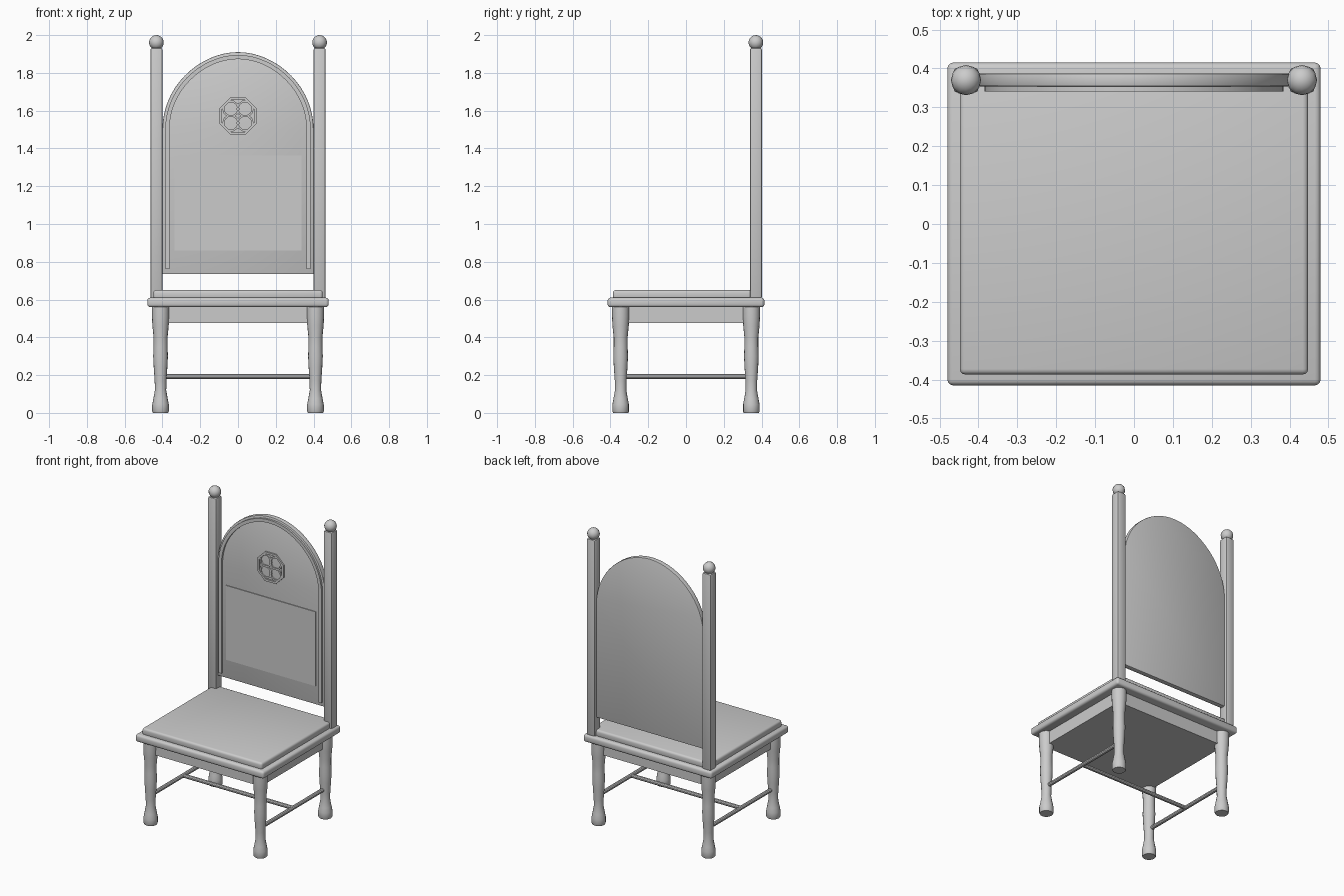
import bpy, bmesh, math
from mathutils import Vector

if "Cube" in bpy.data.objects:
    bpy.data.objects.remove(bpy.data.objects["Cube"])

wood = bpy.data.materials.new("plain grey")
wood.diffuse_color = (0.6, 0.6, 0.6, 1)
wood.use_nodes = True
wood.node_tree.nodes["Principled BSDF"].inputs["Base Color"].default_value = wood.diffuse_color


def finish(name, bm, bevel=0, segments=3, angle=35):
    bmesh.ops.recalc_face_normals(bm, faces=bm.faces)
    me = bpy.data.meshes.new(name)
    bm.to_mesh(me)
    bm.free()
    me.materials.append(wood)
    ob = bpy.data.objects.new(name, me)
    bpy.context.collection.objects.link(ob)
    bpy.ops.object.select_all(action='DESELECT')
    ob.select_set(True)
    bpy.context.view_layer.objects.active = ob
    if bevel:
        mod = ob.modifiers.new("Bevel", 'BEVEL')
        mod.width, mod.segments = bevel, segments
        mod.limit_method = 'ANGLE'
        bpy.ops.object.modifier_apply(modifier="Bevel")
    bpy.ops.object.shade_smooth_by_angle(angle=math.radians(angle))
    return ob


def box(name, lo, hi, bevel=0, segments=3):
    bm = bmesh.new()
    bmesh.ops.create_cube(bm, size=1)
    for v in bm.verts:
        v.co = Vector([a + (b - a) * (c + 0.5) for a, b, c in zip(lo, hi, v.co)])
    return finish(name, bm, bevel, segments)


def prism(name, pts, y0, y1, bevel=0):
    bm = bmesh.new()
    f = bm.faces.new([bm.verts.new((x, y0, z)) for x, z in pts])
    r = bmesh.ops.extrude_face_region(bm, geom=[f])
    for v in r['geom']:
        if isinstance(v, bmesh.types.BMVert):
            v.co.y = y1
    return finish(name, bm, bevel, 2)


def band(name, outer, inner, y0, y1, closed):
    # flat strip between two matching outlines, given thickness in y
    bm = bmesh.new()
    rows = [[bm.verts.new(p) for p in ((a[0], y0, a[1]), (b[0], y0, b[1]),
                                       (b[0], y1, b[1]), (a[0], y1, a[1]))]
            for a, b in zip(outer, inner)]
    n = len(rows)
    for i in range(n if closed else n - 1):
        p, q = rows[i], rows[(i + 1) % n]
        for k in range(4):
            bm.faces.new((p[k], p[(k + 1) % 4], q[(k + 1) % 4], q[k]))
    if not closed:
        bm.faces.new(rows[0])
        bm.faces.new(rows[-1])
    return finish(name, bm)


def lathe(name, profile, x, y, sides=16):
    bm = bmesh.new()
    rings = [[bm.verts.new((x + r * math.cos(2 * math.pi * i / sides),
                            y + r * math.sin(2 * math.pi * i / sides), z))
              for i in range(sides)] for z, r in profile]
    for a, b in zip(rings, rings[1:]):
        for i in range(sides):
            j = (i + 1) % sides
            bm.faces.new((a[i], a[j], b[j], b[i]))
    bm.faces.new(rings[0])
    bm.faces.new(rings[-1])
    return finish(name, bm, angle=50)


def rod(name, a, b, r):
    a, b = Vector(a), Vector(b)
    bm = bmesh.new()
    bmesh.ops.create_cone(bm, cap_ends=True, segments=10, radius1=r, radius2=r,
                          depth=(b - a).length)
    rot = (b - a).to_track_quat('Z', 'Y')
    for v in bm.verts:
        v.co = rot @ v.co + (a + b) / 2
    return finish(name, bm)


def arch(r, bottom, zc=1.5, top=1.905):
    # straight sides, round shoulders and a slightly flattened crown
    pts = [(r, bottom)]
    for i in range(33):
        t = math.pi * i / 32
        lift = (top - zc - 0.395) * max(0, math.sin(t)) ** 6
        pts.append((r * math.cos(t), zc + r * math.sin(t) + lift))
    return pts + [(-r, bottom)]


def circle(cx, cz, r, n, turn=0):
    return [(cx + r * math.cos(2 * math.pi * (i + turn) / n),
             cz + r * math.sin(2 * math.pi * (i + turn) / n)) for i in range(n)]


# seat
box("seat_board", (-0.48, -0.415, 0.56), (0.48, 0.415, 0.61), 0.015)
box("seat_cushion", (-0.448, -0.387, 0.60), (0.448, 0.387, 0.65), 0.014)
box("seat_apron", (-0.42, -0.355, 0.475), (0.42, 0.355, 0.565))

# turned legs
leg = [(0, 0.04), (0.008, 0.044), (0.045, 0.044), (0.075, 0.038), (0.12, 0.03),
       (0.17, 0.031), (0.24, 0.036), (0.30, 0.039), (0.35, 0.037), (0.40, 0.037),
       (0.46, 0.043), (0.51, 0.046), (0.562, 0.046)]
for sx, side in ((-1, "left"), (1, "right")):
    for sy, end in ((-1, "front"), (1, "back")):
        lathe(f"{end}_leg_{side}", leg, sx * 0.41, sy * 0.346)
    rod(f"side_stretcher_{side}", (sx * 0.41, -0.346, 0.192), (sx * 0.41, 0.346, 0.192), 0.013)
    # back posts with ball finials
    x = sx * 0.432
    box(f"back_post_{side}", (x - 0.032, 0.338, 0.605), (x + 0.032, 0.402, 1.932), 0.01, 2)
    bm = bmesh.new()
    bmesh.ops.create_uvsphere(bm, u_segments=12, v_segments=10, radius=0.039)
    for v in bm.verts:
        v.co += Vector((x, 0.37, 1.961))
    finish(f"post_finial_{side}", bm)
rod("cross_stretcher", (-0.41, 0, 0.192), (0.41, 0, 0.192), 0.013)

# arched back panel with its moulding and inset plate
prism("back_panel", arch(0.4, 0.735), 0.354, 0.387, 0.004)
band("panel_moulding", arch(0.385, 0.762), arch(0.363, 0.762), 0.341, 0.36, False)
box("panel_plate", (-0.335, 0.349, 0.86), (0.335, 0.36, 1.362))

# rosette of an eight-sided ring and four small rings
zc = 1.572
band("rosette_ring", circle(0, zc, 0.107, 8, 0.5), circle(0, zc, 0.092, 8, 0.5), 0.344, 0.36, True)
for k in range(4):
    a = math.pi / 4 + k * math.pi / 2
    cx, cz = 0.053 * math.cos(a), zc + 0.053 * math.sin(a)
    band(f"rosette_petal_{k + 1}", circle(cx, cz, 0.046, 10), circle(cx, cz, 0.035, 10),
         0.346, 0.36, True)
